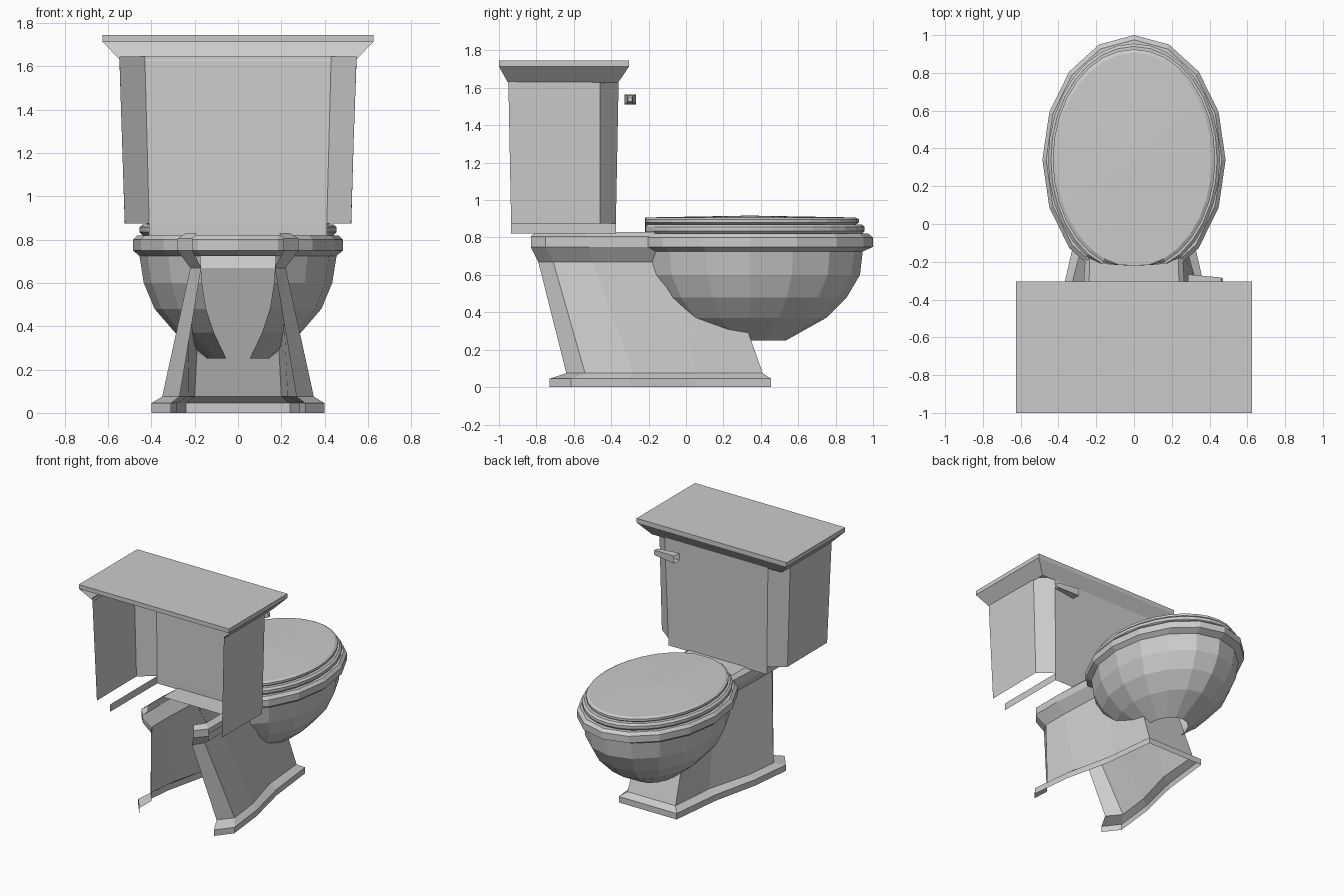
import bpy, math

if "Cube" in bpy.data.objects:
    bpy.data.objects.remove(bpy.data.objects["Cube"])


def loft(name, levels, closed=False, cap=None, apex=None, skip=None):
    """Skin a stack of equal-length 3D paths; cap = indices of the top face."""
    n = len(levels[0])
    verts = [p for lv in levels for p in lv]
    faces = []
    for k in range(len(levels) - 1):
        for i in range(n if closed else n - 1):
            j = (i + 1) % n
            quad = (k * n + i, k * n + j, (k + 1) * n + j, (k + 1) * n + i)
            c = [sum(verts[v][a] for v in quad) / 4 for a in range(3)]
            if not (skip and skip(*c)):
                faces.append(quad)
    top = (len(levels) - 1) * n
    if cap:
        faces.append([top + i for i in cap])
    if apex:
        verts.append(apex)
        faces += [(top + i, top + (i + 1) % n, len(verts) - 1) for i in range(n)]
    me = bpy.data.meshes.new(name)
    me.from_pydata(verts, [], faces)
    me.update()
    ob = bpy.data.objects.new(name, me)
    bpy.context.collection.objects.link(ob)
    return ob


def mirrored(half, z):
    """Path from the +x back end round the +y side to the -x back end."""
    return [(x, y, z) for x, y in half] + [(-x, y, z) for x, y in reversed(half)]


def ring(a, b, z, n, back=None):
    """Ellipse around the bowl axis, optionally cut off at the hinge line."""
    pts = []
    for i in range(n):
        t = math.tau * i / n
        x, y = a * math.sin(t), 0.34 - b * math.cos(t)
        if back is not None:
            y = max(y, back - 0.02 * (1 - (x / 0.24) ** 2))
        pts.append((-x, y, z))
    return pts


# Base flange, open at the back
foot = [(.31, -.73), (.4, -.615), (.365, -.3), (.285, .05), (.24, .455)]
ankle = [(.27, -.64), (.35, -.54), (.32, -.28), (.23, .05), (.2, .41)]
loft("base_flange", [mirrored(foot, 0), mirrored(foot, .045), mirrored(ankle, .075)])

# Pedestal with flared shelf on top, open at the back
neck = [(.17, -.79), (.22, -.71), (.22, -.5), (.2, -.05), (.17, .2)]
lip = [(.21, -.83), (.28, -.75), (.28, -.52), (.25, -.05), (.2, .22)]
shelf = [(.19, -.80), (.24, -.73), (.24, -.55), (.235, -.1), (.18, .2)]
loft("pedestal", [mirrored(ankle, .075), mirrored(neck, .67), mirrored(lip, .75),
                  mirrored(lip, .805), mirrored(shelf, .83)], cap=range(2, 8))

# Bowl with rim; the faces hidden in the pedestal are left out
bowl = [(.14, .195, .25), (.29, .41, .37), (.385, .52, .48), (.435, .59, .6),
        (.455, .605, .725), (.485, .66, .75), (.485, .66, .80), (.465, .635, .82),
        (.40, .54, .82)]
loft("bowl", [ring(a, b, z, 16) for a, b, z in bowl], closed=True,
     skip=lambda x, y, z: abs(x) < .1 and y < .3 and z < .7)

# Seat and seat lid
seat = [(.44, .60, .82), (.455, .615, .835), (.455, .615, .857), (.44, .60, .87),
        (.40, .55, .87)]
loft("seat", [ring(a, b, z, 32, -.2) for a, b, z in seat], closed=True)
cover = [(.415, .565, .868), (.43, .585, .88), (.43, .585, .897), (.412, .567, .907)]
loft("seat_lid", [ring(a, b, z, 32, -.2) for a, b, z in cover], closed=True,
     apex=(0, .34, .917))

# Tank walls with cut front corners, open at the back
low = [(.52, -.935), (.523, -.46), (.41, -.375)]
high = [(.548, -.95), (.545, -.46), (.43, -.36)]
loft("tank_walls", [mirrored(low, .875), mirrored(high, 1.645)])
sole = [(.41, -.935), (.41, -.375)]
loft("tank_bottom_band", [mirrored(sole, .82), mirrored(sole, .875)])

# Tank lid: slab over a sloped moulding on three sides
edge = [(.625, -1), (.625, -.305)]
loft("tank_lid", [mirrored(edge, 1.713), mirrored(edge, 1.745)], closed=True, cap=range(4))
loft("tank_lid_moulding", [mirrored([(.54, -.95), (.54, -.365)], 1.625),
                           mirrored(edge, 1.713)])


# Flush lever, tapering outwards
def section(x, y0, y1, z0, z1):
    return [(x, y0, z0), (x, y1, z0), (x, y1, z1), (x, y0, z1)]


lever = loft("flush_lever", [section(.285, -.33, -.267, 1.51, 1.565),
                             section(.46, -.315, -.283, 1.52, 1.558),
                             section(.47, -.31, -.288, 1.527, 1.55)],
             closed=True, cap=range(4))
